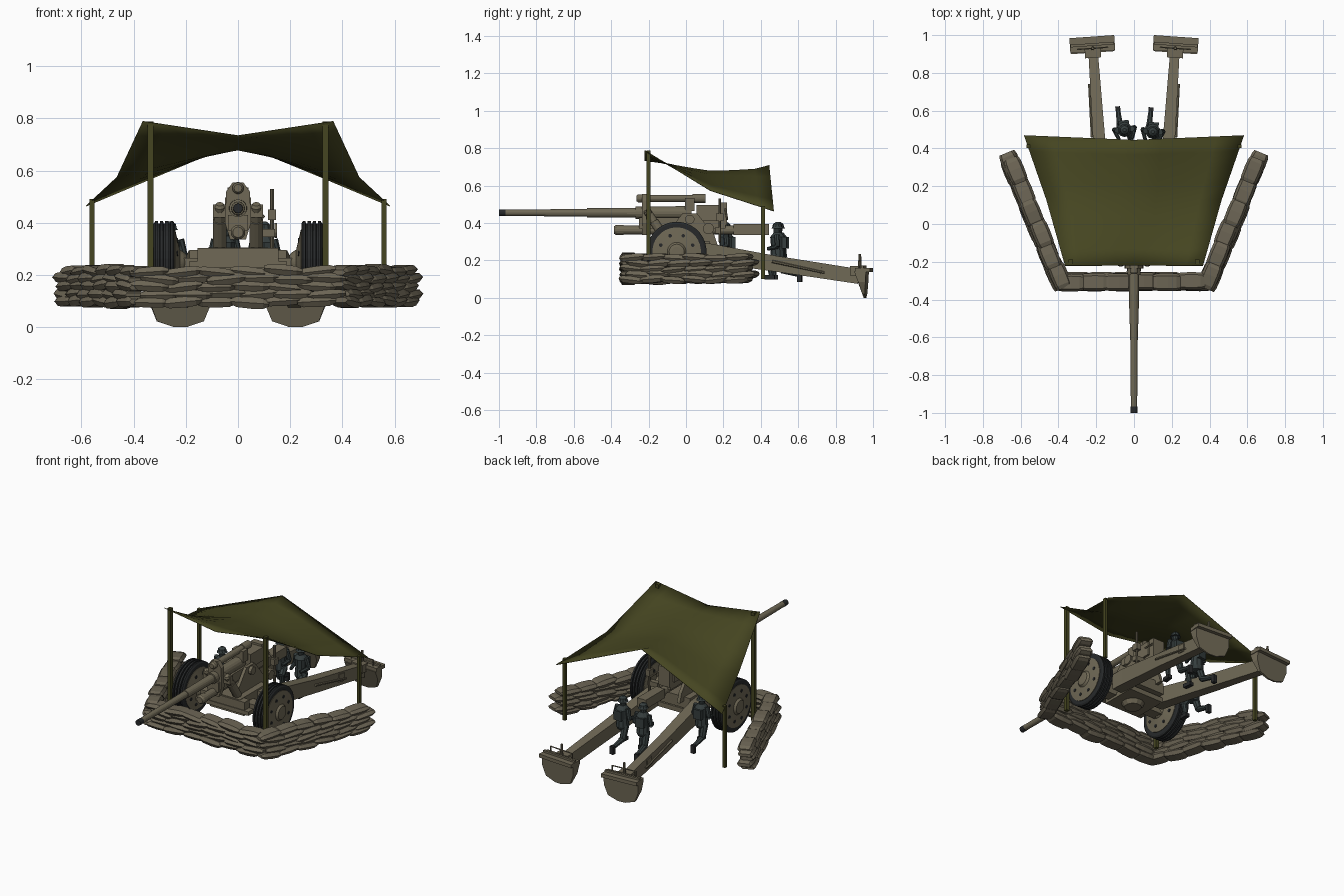
import bpy, bmesh, math, random
from mathutils import Vector, Matrix, Euler

if "Cube" in bpy.data.objects:
    bpy.data.objects.remove(bpy.data.objects["Cube"])
random.seed(4)


def material(name, r, g, b):
    m = bpy.data.materials.new(name)
    m.diffuse_color = (r, g, b, 1)
    m.use_nodes = True
    m.node_tree.nodes["Principled BSDF"].inputs["Base Color"].default_value = m.diffuse_color
    return m


KHAKI = material("khaki paint", 0.16, 0.14, 0.092)
SAND = material("sandbag cloth", 0.15, 0.13, 0.09)
GREEN = material("canvas green", 0.06, 0.06, 0.015)
RUBBER = material("black rubber", 0.02, 0.022, 0.023)
CLOTH = material("slate uniform", 0.036, 0.048, 0.048)


def finish(name, bm, mat):
    bmesh.ops.recalc_face_normals(bm, faces=bm.faces)
    me = bpy.data.meshes.new(name)
    bm.to_mesh(me)
    bm.free()
    me.materials.append(mat)
    ob = bpy.data.objects.new(name, me)
    bpy.context.collection.objects.link(ob)
    return ob


def add_loft(bm, rings):
    vs = [[bm.verts.new(p) for p in r] for r in rings]
    n = len(vs[0])
    for a, b in zip(vs, vs[1:]):
        for i in range(n):
            j = (i + 1) % n
            bm.faces.new((a[i], a[j], b[j], b[i]))
    bm.faces.new(vs[0])
    bm.faces.new(vs[-1][::-1])


def loft(name, rings, mat):
    bm = bmesh.new()
    add_loft(bm, rings)
    return finish(name, bm, mat)


def turned(name, p0, axis, profile, mat, seg=16):
    """Lathe: profile is (distance along axis, radius)."""
    p0, axis = Vector(p0), Vector(axis).normalized()
    q = axis.to_track_quat('Z', 'Y')
    ring = lambda d, r: [p0 + axis * d + q @ Vector((r * math.cos(t), r * math.sin(t), 0))
                         for t in (2 * math.pi * (i + .5) / seg for i in range(seg))]
    return loft(name, [ring(d, r) for d, r in profile], mat)


def rod(name, p0, p1, r0, r1, mat, seg=10):
    d = Vector(p1) - Vector(p0)
    return turned(name, p0, d, [(0, r0), (d.length, r1)], mat, seg)


def box(name, c, size, mat, rot=(0, 0, 0)):
    R, c = Euler(rot).to_matrix(), Vector(c)
    h = Vector(size) / 2
    ring = lambda z: [c + R @ Vector((sx * h.x, sy * h.y, z * h.z))
                      for sx, sy in ((-1, -1), (1, -1), (1, 1), (-1, 1))]
    return loft(name, [ring(-1), ring(1)], mat)


def plate_x(name, outline, x0, x1, mat):
    """Side profile (y, z) extruded along x."""
    return loft(name, [[(x, y, z) for y, z in outline] for x in (x0, x1)], mat)


# Sandbag walls: rows of pillow-shaped bags along a line
def sandbag_wall(name, a, b, spread, rows=5):
    bm = bmesh.new()
    a, b = Vector(a), Vector(b)
    d = (b - a).normalized()
    side = Vector((-d.y, d.x, 0))
    count = max(4, round((b - a).length / 0.125))
    step = (b - a) / count
    for row in range(rows):
        shift = 0.15 if row % 2 else -0.15
        for i in range(count):
            off = side * (random.uniform(-.006, .006) + spread * (rows - 1 - row))
            c = a + step * (i + .5 + shift) + off
            c.z = 0.097 + row * 0.0293 + random.uniform(-.005, .005)
            tilt = random.uniform(-.12, .12)
            w, h, L = 0.046, random.uniform(.020, .025), step.length * .57
            rings = []
            for t, k in ((-1, .5), (-.7, .95), (.1, 1.08), (.7, .95), (1, .5)):
                m = c + d * (t * L) + Vector((0, 0, t * L * tilt))
                rings.append([m + side * (u * w * (.7 + .3 * k)) + Vector((0, 0, v * h * k))
                              for u, v in ((-1, 0), (-.72, .85), (.72, .85), (1, 0), (.72, -.85), (-.72, -.85))])
            add_loft(bm, rings)
    finish(name, bm, SAND)


sandbag_wall("front_sandbags", (-.385, -.305, 0), (.385, -.305, 0), 0)
for s, n in ((1, "right"), (-1, "left")):
    sandbag_wall(n + "_sandbags", (s * .382, -.315, 0), (s * .658, .355, 0), -s * .003)

# Canopy sheet and its poles
control = [[(-.365, -.22, .79), (0, -.22, .735), (.365, -.22, .79)],
           [(-.465, .13, .575), (0, .13, .685), (.465, .13, .575)],
           [(-.583, .47, .465), (0, .445, .71), (.583, .47, .465)]]
bm = bmesh.new()
g = [[bm.verts.new(p) for p in row] for row in control]
for i in range(2):
    for j in range(2):
        bm.faces.new((g[i][j], g[i][j + 1], g[i + 1][j + 1], g[i + 1][j]))
bmesh.ops.subdivide_edges(bm, edges=bm.edges[:], cuts=3, use_grid_fill=True)
inner = [v for v in bm.verts if not v.is_boundary]
for _ in range(2):
    bmesh.ops.smooth_vert(bm, verts=inner, factor=.3, use_axis_x=True, use_axis_y=True, use_axis_z=True)
for f in bm.faces:
    f.smooth = True
sheet = finish("canopy_sheet", bm, GREEN)
sol = sheet.modifiers.new("thickness", 'SOLIDIFY')
sol.thickness = 0.003
for s in (-1, 1):
    box("front_pole", (s * .335, -.2, .445), (.022, .022, .685), GREEN)
    box("rear_pole", (s * .56, .412, .295), (.018, .02, .39), GREEN)

# Barrel, recuperator and recoil cylinders
turned("barrel", (0, -.97, .455), (0, 1, 0),
       [(0, .017), (.44, .021), (.441, .025), (.70, .027), (.701, .034), (.97, .036), (1.0, .036)], KHAKI)
turned("muzzle_tip", (0, -1, .455), (0, 1, 0), [(0, .018), (.035, .018)], RUBBER)
turned("upper_recoil_cylinder", (0, -.265, .532), (0, 1, 0),
       [(0, .015), (.01, .022), (.06, .022), (.061, .019), (.30, .019), (.301, .024), (.37, .024)], KHAKI)
turned("lower_recoil_cylinder", (0, -.385, .363), (0, 1, 0),
       [(0, .02), (.012, .028), (.05, .028), (.051, .024), (.80, .024)], KHAKI)
box("cradle", (0, -.02, .40), (.075, .46, .06), KHAKI)
box("cradle_tail", (0, .35, .365), (.06, .19, .058), KHAKI)
collar = [(-.02, .555), (.02, .555), (.045, .52), (.05, .40), (.03, .335), (-.03, .335), (-.05, .40), (-.045, .52)]
loft("cradle_collar", [[(x, y, z) for x, z in collar] for y in (-.235, -.205)], KHAKI)
box("breech_block", (0, .12, .455), (.10, .13, .085), KHAKI)
box("breech_ring", (0, .20, .45), (.08, .04, .12), KHAKI)
rod("breech_handle", (.03, .21, .48), (.10, .22, .42), .006, .006, KHAKI, 6)
box("trunnion_bridge", (0, .02, .50), (.08, .05, .07), KHAKI)

# Top carriage, sight and balancing cylinders
for s in (-1, 1):
    plate_x("carriage_cheek", [(-.13, .28), (.17, .28), (.15, .34), (.06, .45), (-.02, .45), (-.09, .36)],
            s * .055, s * .075, KHAKI)
    rod("trunnion", (s * .05, .02, .42), (s * .095, .02, .42), .025, .025, KHAKI, 12)
    base, top = Vector((s * .07, -.10, .30)), Vector((s * .07, -.215, .475))
    turned("balancing_cylinder", base, top - base,
           [(0, .016), (.01, .026), (.13, .026), (.131, .022), (.195, .022), (.205, .014)], KHAKI, 12)
box("balancer_yoke", (0, -.20, .445), (.19, .03, .05), KHAKI)
rod("sight_column", (.13, .18, .30), (.13, .18, .53), .008, .008, KHAKI, 8)
box("sight_head", (.13, .18, .43), (.03, .04, .04), KHAKI)
box("sight_bracket", (.105, .17, .36), (.07, .03, .03), KHAKI)
turned("elevation_handwheel", (.14, .12, .37), (1, 0, 0), [(0, .03), (.01, .03)], KHAKI, 12)

# Lower carriage
box("carriage_box", (0, -.01, .27), (.23, .27, .07), KHAKI)
box("carriage_front_beam", (0, -.13, .265), (.31, .05, .075), KHAKI)
box("carriage_front_step", (0, -.135, .24), (.37, .05, .025), KHAKI)
box("axle_beam", (0, -.05, .235), (.46, .07, .06), KHAKI)
box("floor_plate", (0, .0, .205), (.24, .22, .03), KHAKI)
turned("pivot_drum", (0, -.01, .165), (0, 0, 1), [(0, .05), (.03, .07), (.05, .07)], KHAKI, 12)

for s in (-1, 1):
    # Wheels: ribbed tyre, dished hub and holes
    prof = [(-.040, .128), (-.040, .150), (-.034, .160)]
    for x in (-.02, 0, .02):
        prof += [(x - .004, .160), (x - .003, .151), (x + .003, .151), (x + .004, .160)]
    prof += [(.034, .160), (.040, .150), (.040, .128)]
    c = (s * .283, -.05, .247)
    turned("tyre", c, (s, 0, 0), prof, RUBBER, 32)
    turned("wheel_disc", c, (s, 0, 0), [(-.085, .03), (-.075, .04), (-.06, .05), (-.046, .11), (-.042, .128),
                                        (.043, .130), (.045, .11), (.050, .05), (.062, .04), (.064, .025)], KHAKI, 32)
    for k in range(8):
        t = 2 * math.pi * (k + .5) / 8
        for off, far in ((.043, .006), (-.053, .006)):
            p = (c[0] + s * off, c[1] + .092 * math.cos(t), c[2] + .092 * math.sin(t))
            turned("wheel_hole", p, (s, 0, 0), [(0, .010), (far, .010)], RUBBER, 8)

    # Split trail leg
    section = lambda x, y, w, z0, z1: [(s * (x - w), y, z0), (s * (x + w), y, z0),
                                       (s * (x + w), y, z1), (s * (x - w), y, z1)]
    loft("trail_leg", [section(.15, .03, .035, .20, .295), section(.155, .12, .035, .19, .292),
                       section(.187, .48, .032, .14, .225), section(.217, .92, .025, .075, .155)], KHAKI)
    rod("trail_spike", (s * .222, .46, .195), (s * .238, .74, .135), .008, .006, KHAKI, 6)
    box("trail_clamp", (s * .225, .70, .155), (.022, .05, .05), KHAKI, (-.16, 0, -s * .07))

    # Spade: wedge blade, top plate and handles
    M = Matrix.Translation((s * .22, .94, 0)) @ Matrix.Rotation(-s * .07, 4, 'Z')
    half = [(.115, .14), (.115, .085), (.09, .022), (.025, 0)]
    out = half + [(-u, v) for u, v in reversed(half)]
    front = [M @ Vector((u, .012 - .045 * (v / .14) ** 1.3, v)) for u, v in out]
    back = [M @ Vector((u, .022 + .008 * v / .14, v)) for u, v in out]
    loft("spade_blade", [front, back], KHAKI)
    at = lambda x, y, z: M @ Vector((x, y, z))
    rz = (0, 0, -s * .07)
    box("spade_top_plate", at(0, .012, .15), (.238, .080, .022), KHAKI, rz)
    box("spade_ridge", at(0, .01, .166), (.23, .014, .014), KHAKI, rz)
    box("spade_hinge", at(0, -.035, .145), (.085, .05, .05), KHAKI, rz)
    rod("spade_pin", at(0, -.01, .15), at(0, -.01, .235), .010, .007, KHAKI, 8)
    for x in (-.08, .08):
        rod("spade_handle_post", at(x, -.01, .155), at(x, -.01, .20), .004, .004, KHAKI, 6)
    rod("spade_handle", at(-.08, -.01, .198), at(.08, -.01, .198), .004, .004, KHAKI, 6)


# Kneeling crew facing the gun
def crew(x, y, turn):
    M = Matrix.Translation((x, y, 0)) @ Matrix.Rotation(turn, 4, 'Z')
    P = lambda *p: M @ Vector(p)
    limb = lambda n, a, b, r0, r1, m=CLOTH: rod(n, P(*a), P(*b), r0, r1, m, 8)
    up = Vector((0, 0, 1))
    turned("crew_torso", P(0, 0, .20), up, [(0, .03), (.02, .04), (.07, .035), (.125, .04), (.15, .02)], CLOTH, 10)
    turned("crew_head", P(0, -.004, .34), up, [(0, .013), (.01, .018), (.04, .02)], CLOTH, 10)
    turned("crew_helmet", P(0, -.002, .372), up, [(0, .032), (.006, .027), (.022, .023), (.033, .009)], CLOTH, 10)
    box("crew_pack", P(0, .038, .295), (.055, .022, .06), CLOTH, (0, 0, turn))
    for s in (-1, 1):
        limb("crew_upper_arm", (s * .038, 0, .335), (s * .054, .005, .275), .016, .013)
        limb("crew_forearm", (s * .054, .005, .275), (s * .035, -.05, .262), .013, .010)
    limb("crew_front_thigh", (.02, 0, .225), (.028, -.045, .19), .023, .019)
    limb("crew_front_shin", (.028, -.045, .20), (.028, -.03, .115), .018, .013)
    box("crew_front_boot", P(.028, -.04, .11), (.026, .055, .022), RUBBER, (0, 0, turn))
    limb("crew_rear_thigh", (-.02, 0, .225), (-.022, .025, .145), .023, .019)
    limb("crew_rear_shin", (-.022, .02, .148), (-.022, .105, .125), .018, .013)
    box("crew_rear_boot", P(-.022, .115, .11), (.026, .022, .05), RUBBER, (0, 0, turn))


crew(-.05, .50, .12)
crew(.10, .49, -.1)
crew(-.26, .215, .0)
